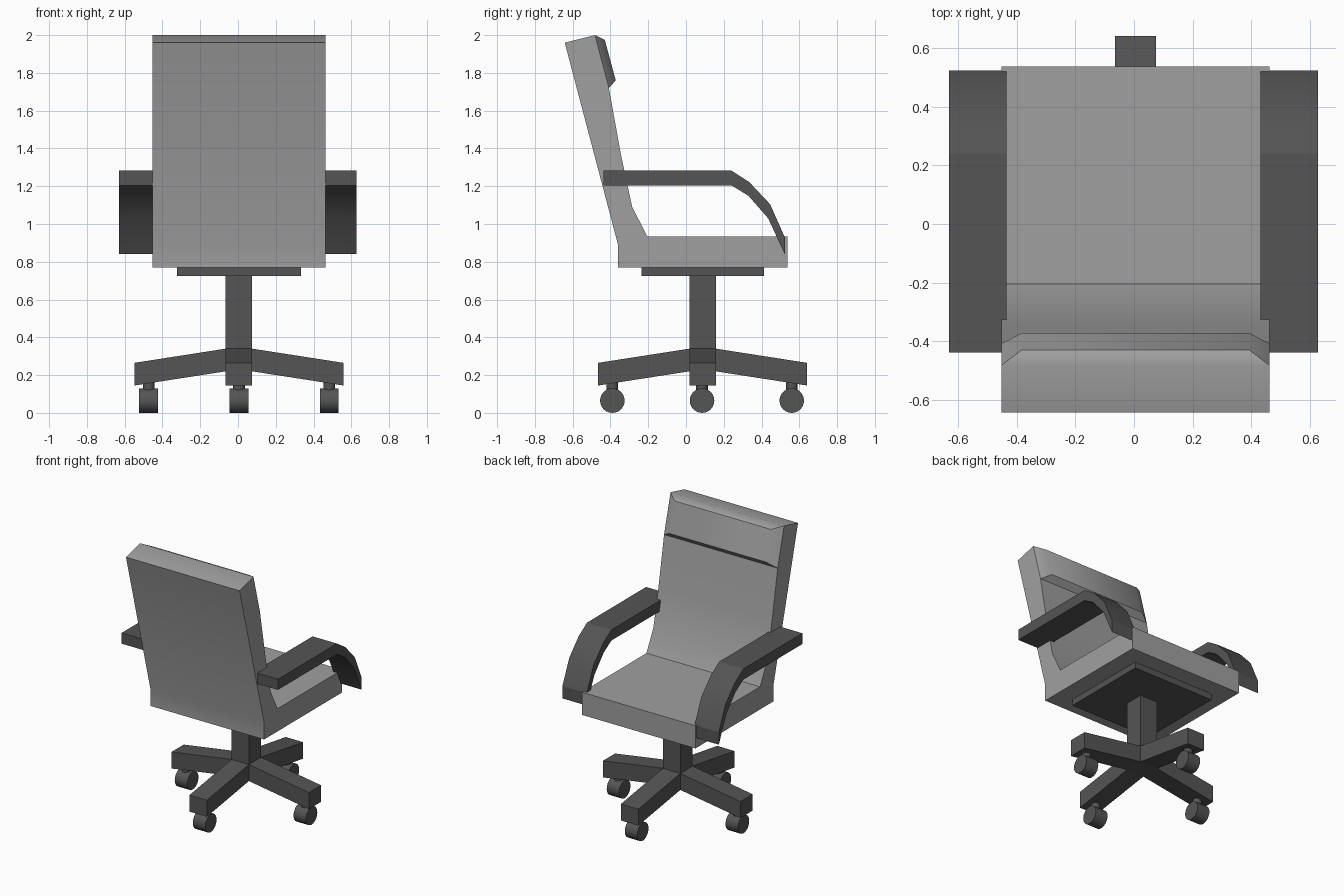
import bpy, bmesh, math
from mathutils import Vector

if "Cube" in bpy.data.objects:
    bpy.data.objects.remove(bpy.data.objects["Cube"])

CX, CY = 0.005, 0.088   # axis of the pedestal


def finish(bm, name, smooth=None, color=None):
    bmesh.ops.recalc_face_normals(bm, faces=bm.faces)
    me = bpy.data.meshes.new(name)
    bm.to_mesh(me)
    bm.free()
    ob = bpy.data.objects.new(name, me)
    bpy.context.collection.objects.link(ob)
    if color:
        me.materials.append(color)
    if smooth:
        bpy.ops.object.select_all(action='DESELECT')
        ob.select_set(True)
        bpy.context.view_layer.objects.active = ob
        bpy.ops.object.shade_smooth_by_angle(angle=math.radians(smooth))
    return ob


def prism(profile, x0, x1):
    """Extrude a closed (y, z) profile along x."""
    bm = bmesh.new()
    face = bm.faces.new([bm.verts.new((x0, y, z)) for y, z in profile])
    ext = bmesh.ops.extrude_face_region(bm, geom=[face], use_keep_orig=True)
    moved = [g for g in ext['geom'] if isinstance(g, bmesh.types.BMVert)]
    bmesh.ops.translate(bm, verts=moved, vec=(x1 - x0, 0, 0))
    bmesh.ops.recalc_face_normals(bm, faces=bm.faces)
    return bm


def cylinder(name, radius, depth, loc, along_x=False, segments=24):
    bm = bmesh.new()
    bmesh.ops.create_cone(bm, cap_ends=True, segments=segments,
                          radius1=radius, radius2=radius, depth=depth)
    for v in bm.verts:
        if along_x:
            v.co = Vector((v.co.z, v.co.x, v.co.y))
        v.co += Vector(loc)
    return finish(bm, name, 40, dark)


dark = bpy.data.materials.new("dark_plastic")
dark.diffuse_color = (0.09, 0.09, 0.09, 1)
dark.use_nodes = True
dark.node_tree.nodes["Principled BSDF"].inputs["Base Color"].default_value = dark.diffuse_color
fabric = bpy.data.materials.new("grey_fabric")
fabric.diffuse_color = (0.35, 0.35, 0.35, 1)
fabric.use_nodes = True
fabric.node_tree.nodes["Principled BSDF"].inputs["Base Color"].default_value = fabric.diffuse_color

# Seat and backrest in one L-shaped shell
bm = prism([(-0.36, 0.77), (0.537, 0.77), (0.537, 0.935), (-0.205, 0.935),
            (-0.285, 1.09), (-0.345, 1.37), (-0.408, 1.72), (-0.482, 2.0),
            (-0.642, 1.96), (-0.36, 0.89)], -0.452, 0.462)
# Headrest: raised, tapered pad on the upper front face
front = next(f for f in bm.faces if len(f.verts) == 4 and f.normal.y > 0.5
             and f.calc_center_median().z > 1.75)
pad = bmesh.ops.extrude_discrete_faces(bm, faces=[front])['faces'][0]
for v in pad.verts:
    y, z = (-0.43, 1.975) if v.co.z > 1.85 else (-0.372, 1.76)
    v.co = ((v.co.x - CX) * 0.85 + CX, y, z)
finish(bm, "seat_and_back", 40, fabric)

# Curved armrests
arm = [(-0.438, 1.205), (-0.438, 1.283), (0.24, 1.283), (0.335, 1.222),
       (0.445, 1.105), (0.523, 0.93), (0.523, 0.84), (0.435, 1.03),
       (0.33, 1.15), (0.24, 1.205)]
for side, x0, x1 in (("left", -0.63, -0.435), ("right", 0.432, 0.628)):
    finish(prism(arm, x0, x1), side + "_armrest", 24, dark)

# Plate under the seat
finish(prism([(-0.235, 0.725), (0.412, 0.725), (0.412, 0.77), (-0.235, 0.77)],
             -0.322, 0.334), "seat_plate", None, dark)

# Pedestal: hub box with the column and four sloping legs extruded from it
bm = bmesh.new()
bmesh.ops.create_cube(bm, size=1)
for v in bm.verts:
    v.co = (CX + v.co.x * 0.14, CY + v.co.y * 0.14, 0.28 + v.co.z * 0.12)
bm.normal_update()
for f in [f for f in bm.faces if f.normal.z > -0.5]:
    n = f.normal.copy()
    move = Vector((0, 0, 0.385)) if n.z > 0.5 else n * 0.483 - Vector((0, 0, 0.075))
    top = bmesh.ops.extrude_discrete_faces(bm, faces=[f])['faces'][0]
    bmesh.ops.translate(bm, verts=top.verts, vec=move)
finish(bm, "pedestal", None, dark)

# Casters: wheel and stem under each leg end
for i, (dx, dy) in enumerate(((1, 0), (-1, 0), (0, 1), (0, -1))):
    x, y = CX + dx * 0.478, CY - 0.003 + dy * 0.475
    cylinder(f"caster_wheel_{i}", 0.065, 0.1, (x, y, 0.065), True)
    cylinder(f"caster_stem_{i}", 0.031, 0.05, (x, y, 0.14), segments=16)
